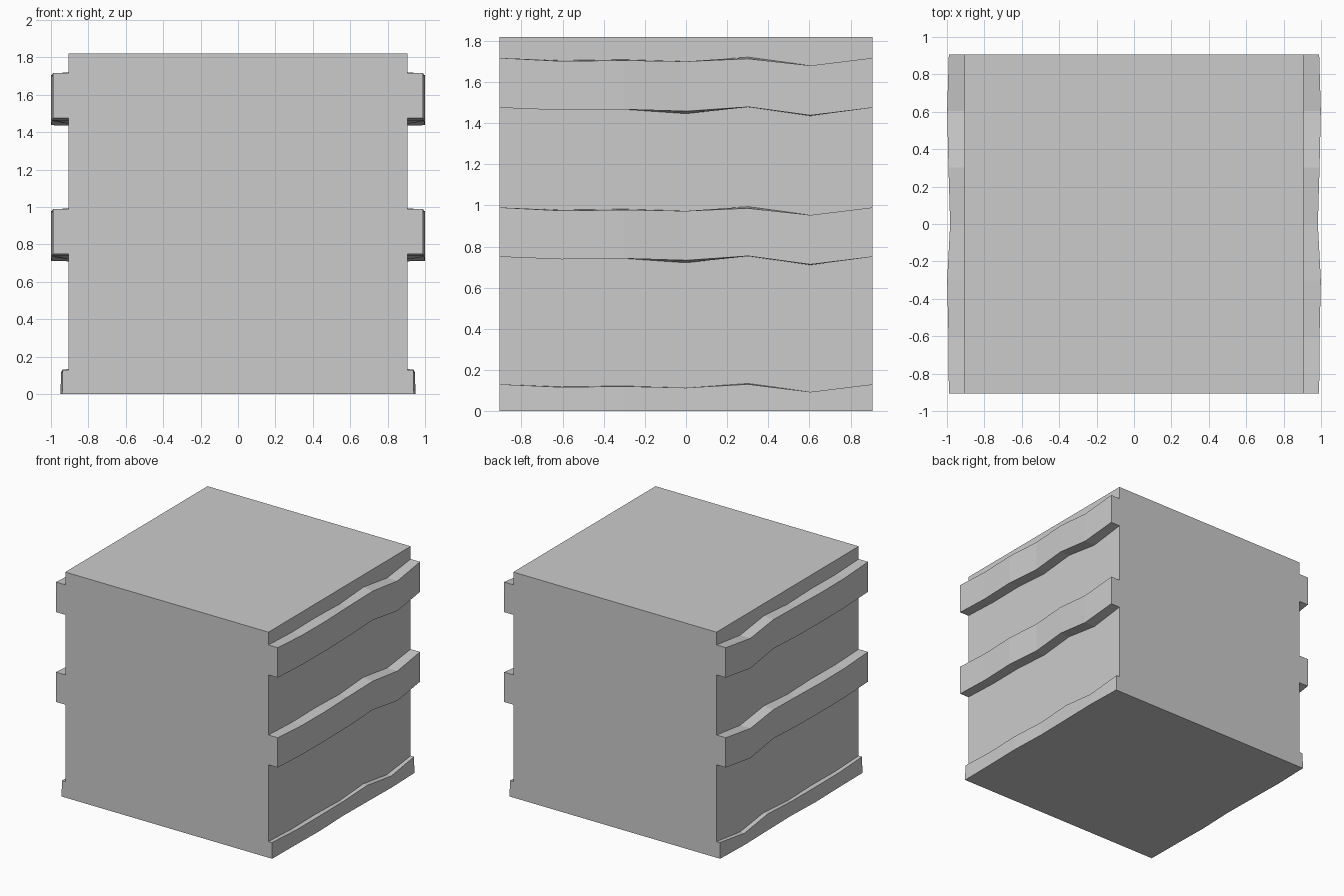
import bpy, bmesh

if "Cube" in bpy.data.objects:
    bpy.data.objects.remove(bpy.data.objects["Cube"])

HALF, HEIGHT = 0.907, 1.82
# Stations along the depth: y, height shift, ledge reach, base reach, top tilt, underside tilt
STATIONS = [
    (-HALF, 0.000, 0.990, 0.940, 0.000, 0.000),
    (-0.605, -0.012, 0.992, 0.943, 0.004, 0.000),
    (-0.302, -0.008, 0.999, 0.949, 0.004, 0.000),
    (0.000, -0.017, 0.983, 0.938, 0.000, 0.012),
    (0.302, 0.004, 0.992, 0.943, 0.008, 0.001),
    (0.605, -0.037, 0.999, 0.949, 0.000, 0.003),
    (HALF, 0.000, 0.990, 0.940, 0.000, 0.000),
]


def half_profile(shift, reach, base, top_tilt, under_tilt):
    """Right half of the cross-section, bottom to top."""
    pts = [(base, 0), (base - 0.003, 0.13 + shift - top_tilt / 2),
           (HALF, 0.13 + shift)]
    for low, high in ((0.75, 0.99), (1.475, 1.717)):
        pts += [(HALF, low + shift - under_tilt), (reach, low + shift),
                (reach, high + shift - top_tilt), (HALF, high + shift)]
    return pts + [(HALF, HEIGHT)]


# Block with wavy ledges on both sides, lofted front to back
bm = bmesh.new()
rings = []
for y, *params in STATIONS:
    right = half_profile(*params)
    outline = right + [(-x, z) for x, z in reversed(right)]
    rings.append([bm.verts.new((x, y, z)) for x, z in outline])

n = len(rings[0])
for a, b in zip(rings, rings[1:]):
    for i in range(n):
        j = (i + 1) % n
        bm.faces.new((a[i], a[j], b[j], b[i]))

# Flat front and back
bm.faces.new(rings[0])
bm.faces.new(rings[-1][::-1])
bmesh.ops.recalc_face_normals(bm, faces=bm.faces)

mesh = bpy.data.meshes.new("ledged_block")
bm.to_mesh(mesh)
bm.free()
block = bpy.data.objects.new("ledged_block", mesh)
bpy.context.collection.objects.link(block)
